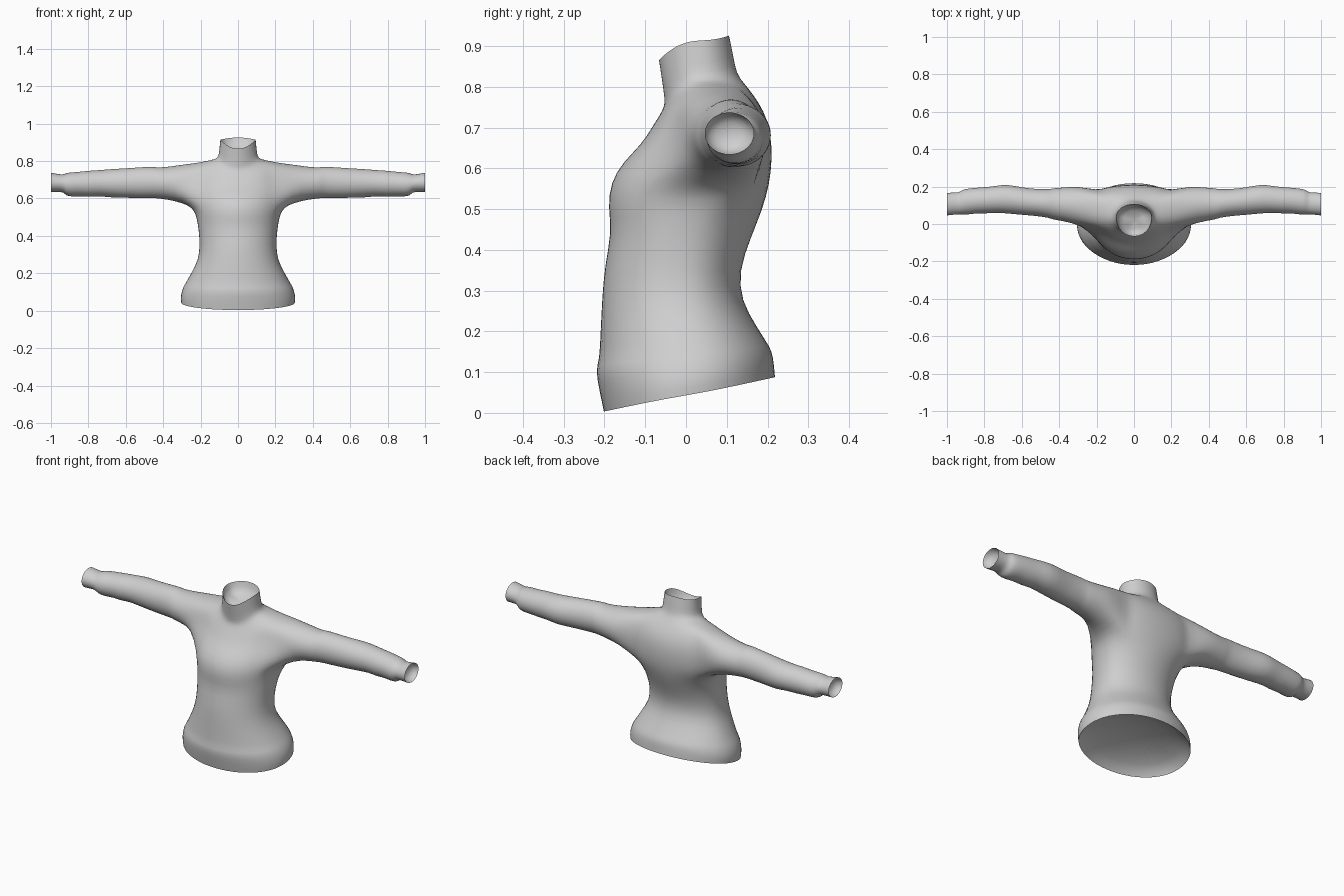
import bpy, bmesh, math
from mathutils import Vector

if "Cube" in bpy.data.objects:
    bpy.data.objects.remove(bpy.data.objects["Cube"])

N = 28        # columns around the torso
HALF = 3      # armhole half-width in columns
LOW, HIGH = 9, 13   # torso rings bounding the armholes

# Torso rings: z front, z side, z back, y front, y widest, y back, half width
TORSO = [
    (.003, .043, .088, -.203, .00, .220, .306),
    (.050, .080, .120, -.213, .00, .217, .310),
    (.108, .128, .152, -.224, .00, .213, .295),
    (.125, .150, .178, -.214, .00, .196, .280),
    (.200, .200, .210, -.211, .00, .176, .252),
    (.280, .270, .275, -.207, -.02, .136, .213),
    (.360, .350, .350, -.201, -.01, .131, .205),
    (.445, .440, .430, -.183, .00, .160, .212),
    (.505, .500, .500, -.193, .03, .189, .223),
    (.565, .550, .560, -.187, .06, .205, .242),
    (.615, .610, .620, -.157, .08, .212, .250),
    (.660, .680, .690, -.109, .095, .209, .250),
    (.700, .740, .740, -.085, .10, .192, .240),
    (.730, .790, .780, -.065, .09, .166, .220),
    (.752, .806, .810, -.053, .06, .142, .140),
    (.772, .815, .832, -.053, .035, .124, .106),
    (.820, .855, .880, -.060, .035, .116, .101),
    (.865, .914, .926, -.067, .035, .106, .095),
]

# Sleeve rings: x, y front, y back, z bottom, z top
SLEEVE = [
    (.30, -.005, .204, .576, .782),
    (.38, .015, .196, .594, .769),
    (.44, .024, .191, .600, .766),
    (.452, .032, .187, .602, .772),
    (.52, .042, .187, .601, .768),
    (.60, .048, .196, .603, .762),
    (.68, .056, .214, .604, .758),
    (.74, .060, .204, .612, .752),
    (.79, .055, .198, .607, .750),
    (.84, .057, .195, .612, .744),
    (.89, .049, .190, .609, .740),
    (.92, .050, .184, .614, .737),
    (.932, .052, .170, .634, .727),
    (.965, .049, .168, .634, .732),
    (1.0, .045, .168, .633, .738),
]


def torso_point(index, col):
    zf, zs, zb, yf, yc, yb, w = TORSO[index]
    a = math.tau * col / N
    s = math.sin(a)
    y_end, z_end = (yb, zb) if s > 0 else (yf, zf)
    # Squarer shoulders and back, level hem, arched shoulder line
    upper = LOW <= index <= HIGH
    square = (.6 if s > 0 else .9) if upper else .92
    arch = 1 if index < LOW else 2
    return (w * math.cos(a), yc + (y_end - yc) * abs(s) ** square,
            zs + (z_end - zs) * abs(s) ** arch)


def bridge(bm, a, b):
    for i in range(len(a)):
        j = (i + 1) % len(a)
        bm.faces.new((a[i], a[j], b[j], b[i]))


def lining(bm, rim, scale, inward, tip):
    """Closes an opening with a recessed lining and keeps its rim crisp."""
    centre = sum((v.co for v in rim), Vector()) / len(rim)
    inner = [bm.verts.new(centre + (v.co - centre) * scale + Vector(inward)) for v in rim]
    bridge(bm, rim, inner)
    apex = bm.verts.new(centre + Vector(tip))
    for i in range(len(rim)):
        j = (i + 1) % len(rim)
        bm.faces.new((inner[i], inner[j], apex))
        edge = bm.edges.get((rim[i], rim[j]))
        edge[crease] = 1
        edge.smooth = False


bm = bmesh.new()
crease = bm.edges.layers.float.new("crease_edge")

# Torso and collar, leaving the armholes open
rings = [[bm.verts.new(torso_point(i, c)) for c in range(N)] for i in range(len(TORSO))]
for i in range(len(rings) - 1):
    for c in range(N):
        in_arm = any((c - start) % N < 2 * HALF for start in (-HALF, N // 2 - HALF))
        if LOW <= i < HIGH and in_arm:
            continue
        d = (c + 1) % N
        bm.faces.new((rings[i][c], rings[i][d], rings[i + 1][d], rings[i + 1][c]))

# Linings inside the hem and the collar
lining(bm, rings[0], .9, (0, 0, .04), (0, 0, .09))
lining(bm, rings[-1], .88, (0, 0, -.05), (0, 0, -.065))

# Sleeves and cuffs, grown from the armhole edges
edges = [(LOW, c) for c in range(-HALF, HALF + 1)]
edges += [(r, HALF) for r in range(LOW + 1, HIGH)]
edges += [(HIGH, c) for c in range(HALF, -HALF - 1, -1)]
edges += [(r, -HALF) for r in range(HIGH - 1, LOW, -1)]
for side in (1, -1):
    previous = [rings[r][(c if side > 0 else N // 2 - c) % N] for r, c in edges]
    for x, yf, yb, zb, zt in SLEEVE:
        ring = []
        for k in range(len(edges)):
            a = math.radians(-144) + math.tau * k / len(edges)
            ring.append(bm.verts.new((side * x,
                                      (yf + yb) / 2 + (yb - yf) / 2 * math.cos(a),
                                      (zb + zt) / 2 + (zt - zb) / 2 * math.sin(a))))
        bridge(bm, previous, ring)
        previous = ring
    lining(bm, previous, .84, (-side * .03, 0, 0), (-side * .045, 0, 0))

# Remove the torso points inside the armholes
bmesh.ops.delete(bm, geom=[v for v in bm.verts if not v.link_faces], context='VERTS')
bmesh.ops.recalc_face_normals(bm, faces=bm.faces)
for face in bm.faces:
    face.smooth = True
mesh = bpy.data.meshes.new("sweater")
bm.to_mesh(mesh)
bm.free()

sweater = bpy.data.objects.new("sweater", mesh)
bpy.context.collection.objects.link(sweater)
cloth = bpy.data.materials.new("light grey cloth")
cloth.diffuse_color = (.62, .62, .62, 1)
cloth.use_nodes = True
cloth.node_tree.nodes["Principled BSDF"].inputs["Base Color"].default_value = cloth.diffuse_color
mesh.materials.append(cloth)

# Soft knitted surface
smooth = sweater.modifiers.new("smooth", 'SUBSURF')
smooth.levels = smooth.render_levels = 1
